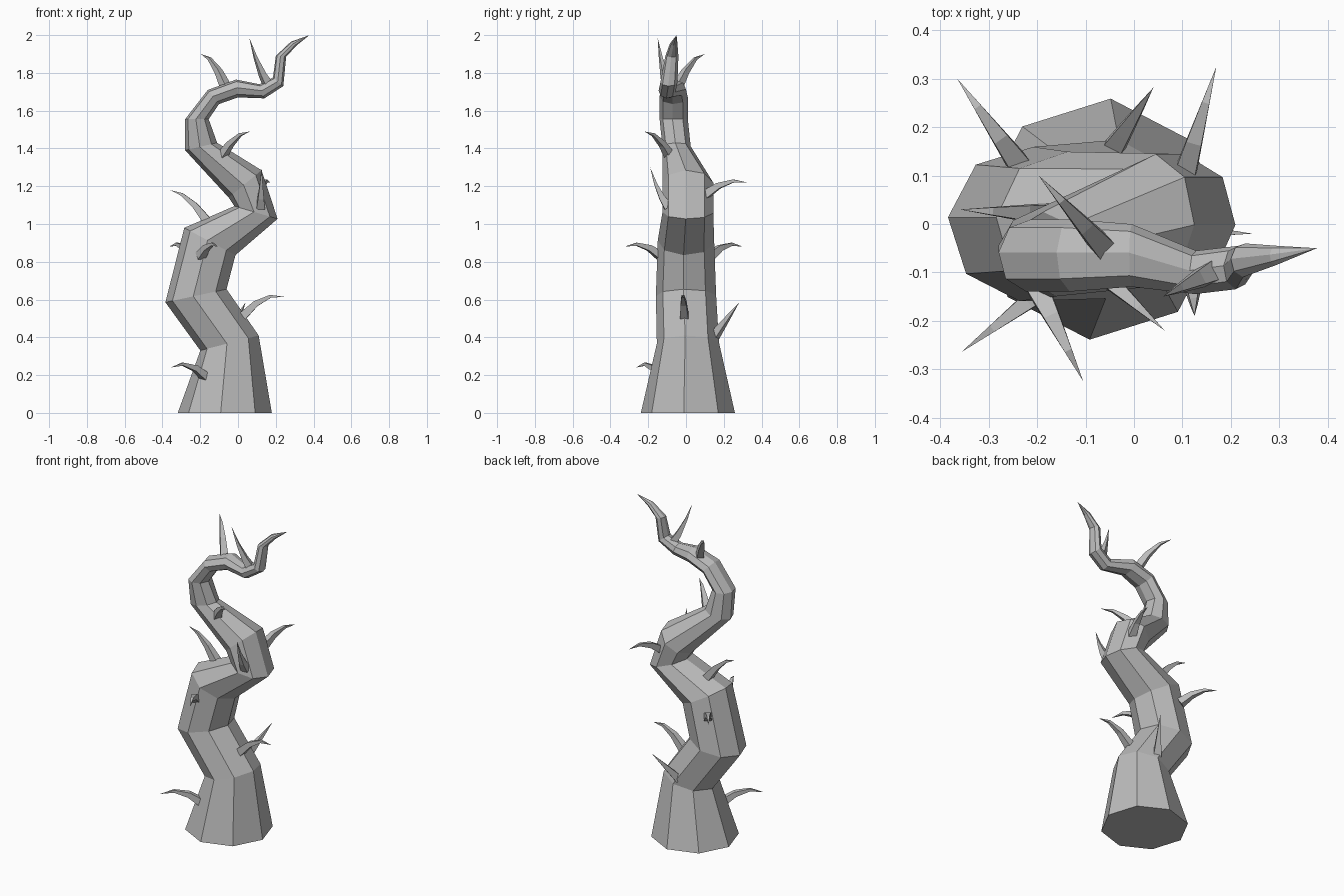
import bpy, bmesh, math
from mathutils import Vector

cube = bpy.data.objects.get("Cube")
if cube:
    bpy.data.objects.remove(cube, do_unlink=True)


def make_material(name, colour):
    material = bpy.data.materials.new(name)
    material.use_nodes = True
    material.diffuse_color = colour
    shader = next(n for n in material.node_tree.nodes if n.type == "BSDF_PRINCIPLED")
    shader.inputs["Base Color"].default_value = colour
    return material


def make_lofted_object(name, rings, tip, material):
    """Skin a stack of rings, cap the first one and close the last to a point."""
    bm = bmesh.new()
    loops = [[bm.verts.new(point) for point in ring] for ring in rings]
    count = len(loops[0])
    bm.faces.new(list(reversed(loops[0])))
    for low, high in zip(loops, loops[1:]):
        for i in range(count):
            j = (i + 1) % count
            bm.faces.new((low[i], low[j], high[j], high[i]))
    point = bm.verts.new(tip)
    for i in range(count):
        bm.faces.new((loops[-1][i], loops[-1][(i + 1) % count], point))
    bmesh.ops.recalc_face_normals(bm, faces=bm.faces[:])
    mesh = bpy.data.meshes.new(name)
    bm.to_mesh(mesh)
    bm.free()
    mesh.materials.append(material)
    result = bpy.data.objects.new(name, mesh)
    bpy.context.scene.collection.objects.link(result)
    return result


def ellipse_ring(centre, side, depth, count, phase=0.0):
    angles = [phase + math.tau * i / count for i in range(count)]
    return [centre + side * math.cos(a) + depth * math.sin(a) for a in angles]


grey = make_material("grey bark", (0.5, 0.5, 0.5, 1.0))

# Twisting trunk: outer x, z, inner x, z, centre y, half depth of each ring
TRUNK_SECTIONS = [
    (-.32, 0, .18, 0, .01, .25),
    (-.2, .33, .11, .41, .01, .165),
    (-.385, .585, -.06, .655, 0, .16),
    (-.285, .98, -.013, .835, 0, .15),
    (-.02, 1.095, .21, 1.027, .01, .135),
    (-.05, 1.14, .125, 1.285, .01, .135),
    (-.28, 1.39, -.11, 1.43, -.05, .075),
    (-.28, 1.555, -.155, 1.555, -.065, .075),
    (-.16, 1.71, -.1, 1.635, -.065, .075),
    (-.01, 1.765, 0, 1.67, -.065, .065),
    (.115, 1.74, .14, 1.665, -.1, .045),
    (.185, 1.775, .24, 1.73, -.09, .045),
    (.2, 1.89, .255, 1.885, -.075, .035),
    (.28, 1.965, .31, 1.945, -.065, .02),
]
trunk_rings = []
for xo, zo, xi, zi, y, half_depth in TRUNK_SECTIONS:
    outer, inner = Vector((xo, y, zo)), Vector((xi, y, zi))
    trunk_rings.append(ellipse_ring((outer + inner) / 2, (inner - outer) / 2,
                                    Vector((0, half_depth, 0)), 8, math.radians(-5)))
make_lofted_object("trunk", trunk_rings, Vector((.378, -.05, 2)), grey)


def make_thorn(name, base, tip, bend, radius=.032):
    """A four-sided spike that follows a curve lifted at its middle by bend."""
    base, tip = Vector(base), Vector(tip)
    control = (base + tip) / 2 + Vector((0, 0, bend * 1.5))
    base = base - (control - base).normalized() * .025
    rings = []
    for t in (0, .3, .65):
        centre = base * (1 - t) ** 2 + control * 2 * t * (1 - t) + tip * t * t
        along = ((control - base) * (1 - t) + (tip - control) * t).normalized()
        side = along.cross(Vector((0, 0, 1))).normalized()
        up = side.cross(along)
        size = radius * (1 - t)
        rings.append(ellipse_ring(centre, side * size, up * size, 4, math.pi / 4))
    make_lofted_object(name, rings, tip, grey)


# Curved thorns: base, tip, bend
THORNS = [
    ((-.18, -.13, .2), (-.357, -.265, .24), .05),
    ((.04, -.01, .53), (.245, -.02, .615), .05),
    ((-.04, .16, .42), (.04, .282, .585), 0),
    ((-.19, -.15, .845), (-.105, -.325, .88), .04),
    ((-.25, .14, .845), (-.365, .3, .88), .04),
    ((-.18, .02, 1.04), (-.36, .03, 1.18), .04),
    ((.12, -.11, 1.11), (.125, -.19, 1.3), -.03),
    ((.11, .12, 1.17), (.17, .325, 1.22), .04),
    ((-.08, -.09, 1.37), (.063, -.22, 1.49), .04),
    ((-.07, -.04, 1.74), (-.197, .1, 1.9), .05),
    ((.15, -.105, 1.75), (.06, -.15, 1.985), -.03),
]
for number, thorn in enumerate(THORNS, 1):
    make_thorn(f"thorn_{number}", *thorn)
